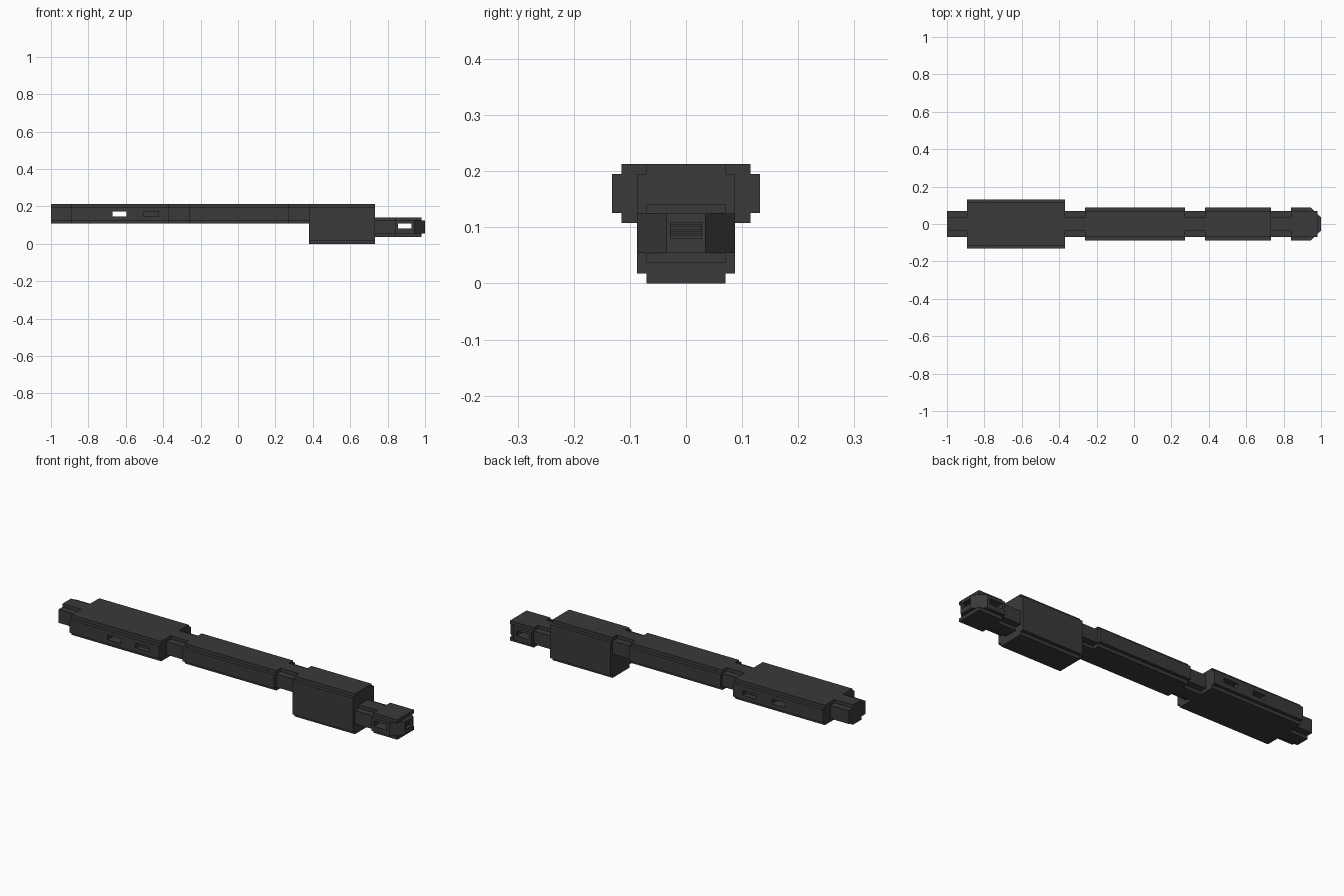
import bpy, bmesh

if "Cube" in bpy.data.objects:
    bpy.data.objects.remove(bpy.data.objects["Cube"])

dark = bpy.data.materials.new("dark_grey")
dark.diffuse_color = (0.042, 0.042, 0.042, 1)
dark.use_nodes = True
dark.node_tree.nodes["Principled BSDF"].inputs["Base Color"].default_value = dark.diffuse_color


def prism(name, pts, axis, lo, hi):
    """Extrude a 2D profile along x (pts are y,z) or along z (pts are x,y)."""
    bm = bmesh.new()
    if axis == "x":
        vs = [bm.verts.new((lo, a, b)) for a, b in pts]
        step = (hi - lo, 0, 0)
    else:
        vs = [bm.verts.new((a, b, lo)) for a, b in pts]
        step = (0, 0, hi - lo)
    face = bm.faces.new(vs)
    out = bmesh.ops.extrude_face_region(bm, geom=[face], use_keep_orig=True)
    bmesh.ops.translate(bm, vec=step,
                        verts=[g for g in out["geom"] if isinstance(g, bmesh.types.BMVert)])
    bmesh.ops.recalc_face_normals(bm, faces=bm.faces[:])
    me = bpy.data.meshes.new(name)
    bm.to_mesh(me)
    bm.free()
    me.materials.append(dark)
    ob = bpy.data.objects.new(name, me)
    bpy.context.collection.objects.link(ob)
    return ob


def box(name, x0, x1, y0, y1, z0, z1):
    return prism(name, [(x0, y0), (x1, y0), (x1, y1), (x0, y1)], "z", z0, z1)


def notched(name, x0, x1, inner, outer, z0, z1, n=0.0175):
    """Bar with its four long corners stepped in."""
    half = [(inner, z0), (inner, z0 + n), (outer, z0 + n),
            (outer, z1 - n), (inner, z1 - n), (inner, z1)]
    return prism(name, half + [(-y, z) for y, z in reversed(half)], "x", x0, x1)


def cut(target, *dims):
    c = box(target.name + "_cutter", *dims)
    c.hide_render = True
    c.hide_set(True)
    c.display_type = 'WIRE'
    m = target.modifiers.new("slot", 'BOOLEAN')
    m.operation = 'DIFFERENCE'
    m.solver = 'EXACT'
    m.object = c


Z0, Z1 = 0.108, 0.213

# Main bar: narrow connectors between wider blocks
notched("rear_connector", -1.0, -0.892, 0.035, 0.07, Z0, Z1)
wide = notched("wide_block", -0.892, -0.368, 0.115, 0.132, Z0, Z1)
notched("rear_neck", -0.368, -0.262, 0.035, 0.07, Z0, Z1)
notched("middle_bar", -0.262, 0.273, 0.07, 0.0875, Z0, Z1)
notched("front_neck", 0.273, 0.38, 0.035, 0.07, Z0, Z1)
notched("deep_block", 0.38, 0.732, 0.07, 0.0875, 0.0, Z1)

# Slots in the wide block: one right through, one blind on each side
cut(wide, -0.67, -0.595, -0.2, 0.2, 0.147, 0.173)
for s in (-1, 1):
    cut(wide, -0.505, -0.425, *sorted((s * 0.105, s * 0.2)), 0.147, 0.173)

# Lower tip: neck, tapered core and cover plates
notched("tip_neck", 0.732, 0.84, 0.035, 0.07, 0.037, 0.142)
half = [(0.84, 0.0875), (0.945, 0.0875), (1.0, 0.035)]
core = prism("tip_core", half + [(x, -y) for x, y in reversed(half)], "z", 0.0545, 0.1245)
box("tip_top_plate", 0.84, 0.98, -0.07, 0.07, 0.1245, 0.142)
box("tip_bottom_plate", 0.84, 0.98, -0.07, 0.07, 0.037, 0.0545)

# Side slot through the tip, and the slatted opening at its end
cut(core, 0.855, 0.928, -0.2, 0.2, 0.081, 0.109)
cut(core, 0.965, 1.05, -0.028, 0.028, 0.08, 0.109)
for i in range(3):
    z = 0.085 + i * 0.008
    box("tip_slat", 0.965, 0.985, -0.028, 0.028, z, z + 0.004)
